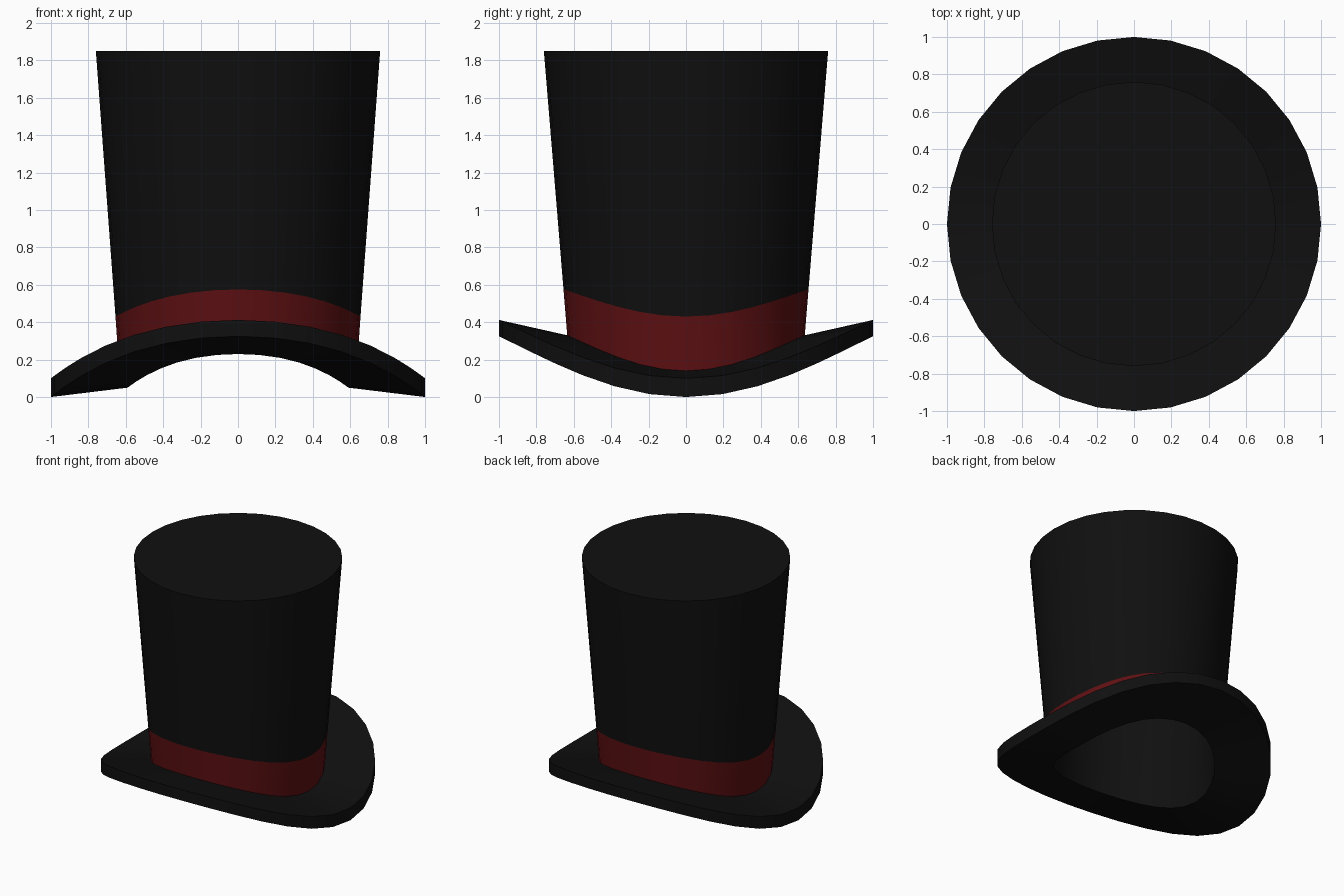
import bpy, bmesh, math

if "Cube" in bpy.data.objects:
    bpy.data.objects.remove(bpy.data.objects["Cube"])

SIDES = 32


def lift(a):
    # 0 at the left/right sides, 1 at front/back: the brim's saddle curve
    s2 = math.sin(a) ** 2
    return s2 * (1.25 - 0.25 * s2)


def material(name, color):
    m = bpy.data.materials.new(name)
    m.diffuse_color = (*color, 1)
    m.use_nodes = True
    m.node_tree.nodes["Principled BSDF"].inputs["Base Color"].default_value = m.diffuse_color
    return m


def lathe(name, rings, mat, cap=None):
    """Join rings of (radius, side height, extra height at front/back)."""
    bm = bmesh.new()
    loops = []
    for r, z, amp in rings:
        loops.append([bm.verts.new((r * math.cos(a), r * math.sin(a), z + amp * lift(a)))
                      for a in (2 * math.pi * i / SIDES for i in range(SIDES))])
    for low, high in zip(loops, loops[1:]):
        for i in range(SIDES):
            j = (i + 1) % SIDES
            bm.faces.new((low[i], low[j], high[j], high[i]))
    if cap == "up":
        bm.faces.new(loops[-1])
    elif cap == "down":
        bm.faces.new(loops[0][::-1])
    me = bpy.data.meshes.new(name)
    bm.to_mesh(me)
    bm.free()
    me.materials.append(mat)
    ob = bpy.data.objects.new(name, me)
    bpy.context.collection.objects.link(ob)
    bpy.ops.object.select_all(action='DESELECT')
    ob.select_set(True)
    bpy.context.view_layer.objects.active = ob
    bpy.ops.object.shade_smooth_by_angle(angle=math.radians(30))
    return ob


felt = material("black_felt", (0.005, 0.005, 0.005))
ribbon = material("red_ribbon", (0.11, 0.005, 0.006))

band_top = (0.655, 0.43, 0.145)
base = (0.635, 0.14, 0.19)
hole = (0.59, 0.05, 0.18)

# crown above the ribbon, with flat top
lathe("crown", [band_top, (0.76, 1.85, 0)], felt, "up")
# ribbon flush with the crown wall
lathe("hat_band", [base, band_top], ribbon)
# hollow inside of the crown
lathe("lining", [(0.70, 1.79, 0), (0.58, 0.43, 0.145), hole], felt, "down")
# thick curved brim
lathe("brim", [hole, (1, 0, 0.325), (1, 0.1, 0.312), base], felt)
